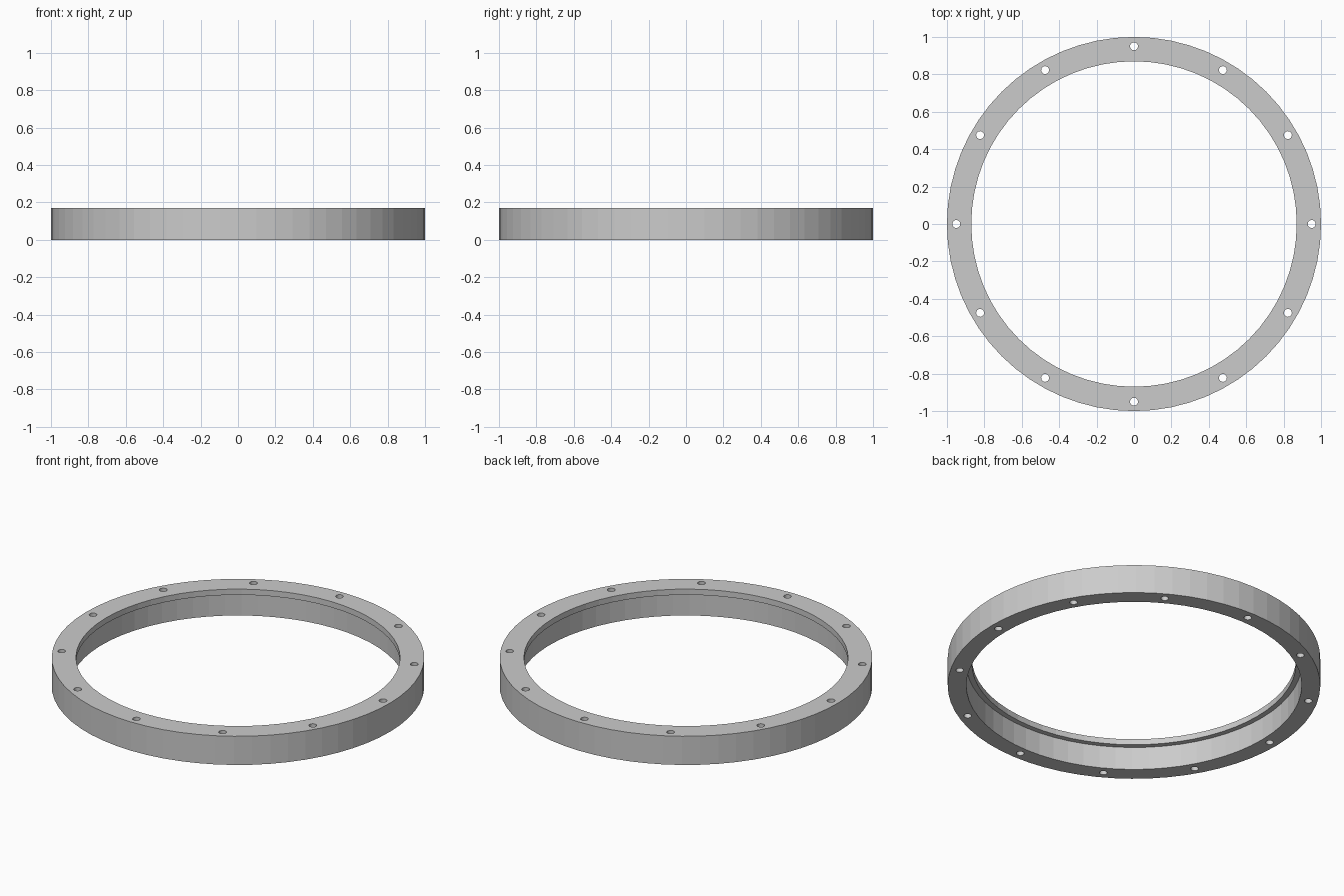
import bpy, bmesh
from math import cos, sin, pi

if "Cube" in bpy.data.objects:
    bpy.data.objects.remove(bpy.data.objects["Cube"])

SEGMENTS, BOLTS = 64, 12
BOLT_CIRCLE, BOLT_R = 0.95, 0.021
HEIGHT = 0.17

# Ring cross-section (radius, z): wall with a thin inward lip at the top
PROFILE = [(1, 0), (1, HEIGHT), (0.87, HEIGHT), (0.87, 0.136), (0.9, 0.136), (0.9, 0)]


def make_object(name, bm):
    bmesh.ops.recalc_face_normals(bm, faces=bm.faces)
    mesh = bpy.data.meshes.new(name)
    bm.to_mesh(mesh)
    bm.free()
    obj = bpy.data.objects.new(name, mesh)
    bpy.context.collection.objects.link(obj)
    return obj


# Revolved flange ring
bm = bmesh.new()
rings = []
for i in range(SEGMENTS):
    a = 2 * pi * i / SEGMENTS
    rings.append([bm.verts.new((r * cos(a), r * sin(a), z)) for r, z in PROFILE])
for i in range(SEGMENTS):
    a, b = rings[i], rings[(i + 1) % SEGMENTS]
    for j in range(len(PROFILE)):
        k = (j + 1) % len(PROFILE)
        bm.faces.new((a[j], b[j], b[k], a[k]))
ring = make_object("flange_ring", bm)

# Bolt hole cutters, evenly spaced round the ring
bm = bmesh.new()
for i in range(BOLTS):
    a = 2 * pi * i / BOLTS
    new = bmesh.ops.create_cone(bm, cap_ends=True, segments=24, radius1=BOLT_R,
                                radius2=BOLT_R, depth=0.4)["verts"]
    bmesh.ops.translate(bm, verts=new,
                        vec=(BOLT_CIRCLE * cos(a), BOLT_CIRCLE * sin(a), HEIGHT / 2))
cutter = make_object("bolt_hole_cutters", bm)
cutter.hide_render = True
cutter.hide_set(True)

# Drill the holes
cut = ring.modifiers.new("bolt_holes", 'BOOLEAN')
cut.operation = 'DIFFERENCE'
cut.solver = 'EXACT'
cut.object = cutter
